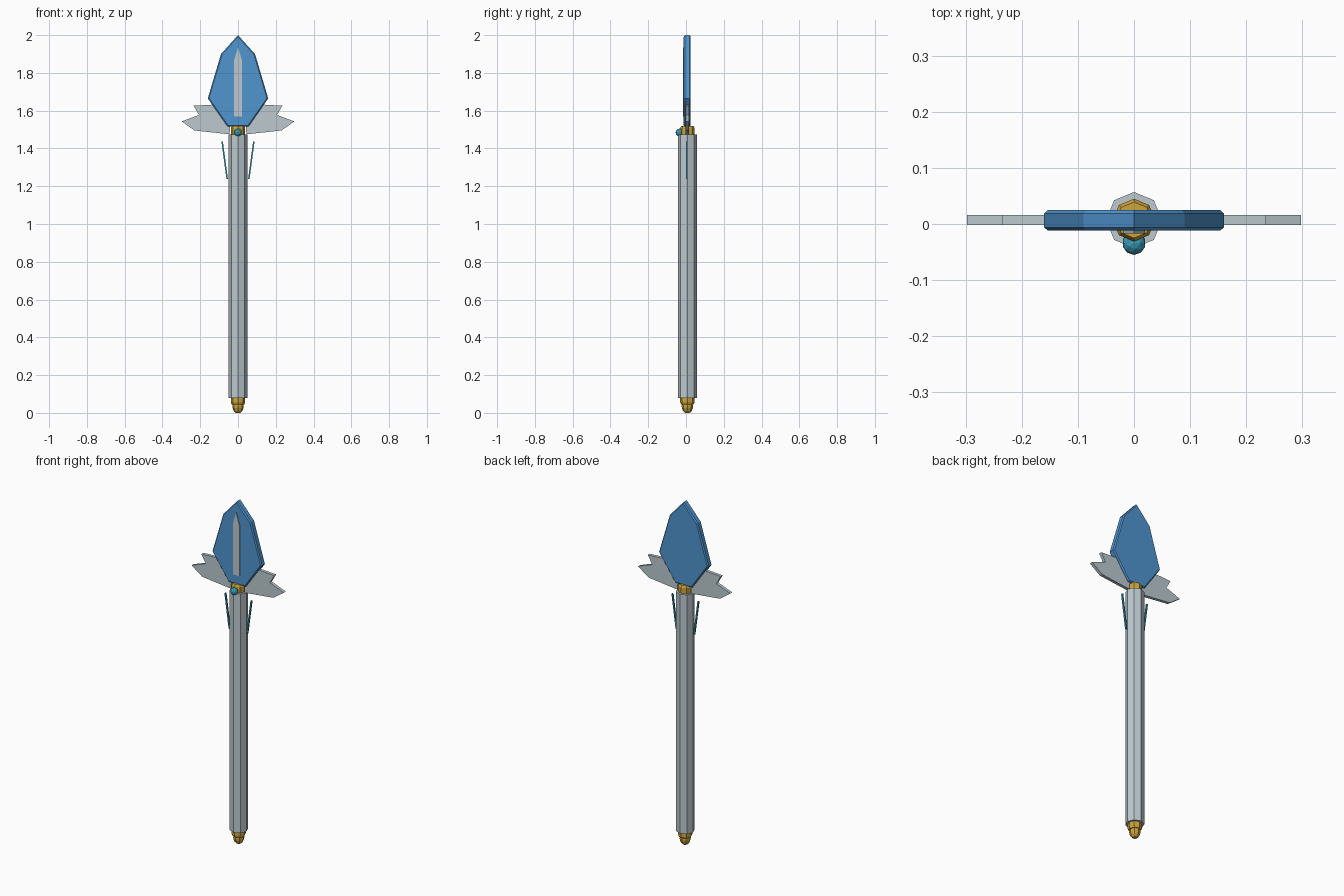
import bpy, bmesh, math
from mathutils import Matrix

cube = bpy.data.objects.get("Cube")
if cube:
    bpy.data.objects.remove(cube, do_unlink=True)


def linear(c):
    c /= 255
    return c / 12.92 if c <= 0.04045 else ((c + 0.055) / 1.055) ** 2.4


def material(name, *rgb):
    m = bpy.data.materials.new(name)
    m.use_nodes = True
    col = (*[linear(c) for c in rgb], 1)
    m.diffuse_color = col
    bsdf = m.node_tree.nodes["Principled BSDF"]
    bsdf.inputs["Base Color"].default_value = col
    bsdf.inputs["Roughness"].default_value = 0.6
    return m


SILVER = material("pale silver", 188, 201, 207)
BLUE = material("crystal blue", 80, 149, 208)
GOLD = material("gold", 205, 165, 60)
TEAL = material("teal", 60, 158, 185)
AXIS_Y = 0.007


def finish(name, bm, mat):
    bmesh.ops.recalc_face_normals(bm, faces=bm.faces)
    me = bpy.data.meshes.new(name)
    bm.to_mesh(me)
    bm.free()
    me.materials.append(mat)
    ob = bpy.data.objects.new(name, me)
    bpy.context.collection.objects.link(ob)
    return ob


def plate(name, outline, y0, y1, mat, chamfer=0):
    """Extrude an x-z outline from y0 to y1, optionally chamfering both rims."""
    bm = bmesh.new()
    face = bm.faces.new([bm.verts.new((x, y0, z)) for x, z in outline])
    out = bmesh.ops.extrude_face_region(bm, geom=[face], use_keep_orig=True)
    for v in out["geom"]:
        if isinstance(v, bmesh.types.BMVert):
            v.co.y = y1
    if chamfer:
        rims = [e for e in bm.edges if abs(e.verts[0].co.y - e.verts[1].co.y) < 1e-5]
        bmesh.ops.bevel(bm, geom=rims, offset=chamfer, segments=1, affect='EDGES')
    return finish(name, bm, mat)


def turned(name, profile, mat, sides=8):
    """Stack rings of (radius, z) around the staff axis."""
    bm = bmesh.new()
    rings = []
    for r, z in profile:
        rings.append([bm.verts.new((r * math.cos(math.tau * i / sides),
                                    AXIS_Y + r * math.sin(math.tau * i / sides), z))
                      for i in range(sides)])
    for a, b in zip(rings, rings[1:]):
        for i in range(sides):
            j = (i + 1) % sides
            bm.faces.new((a[i], a[j], b[j], b[i]))
    bm.faces.new(rings[0])
    bm.faces.new(rings[-1])
    return finish(name, bm, mat)


def symmetric(half):
    """Complete a right-hand outline by mirroring it across x = 0."""
    return half + [(-x, z) for x, z in reversed(half) if x > 0]


# Shaft, collars and pommel
turned("shaft", [(0.05, 0.08), (0.05, 1.475)], SILVER)
turned("upper_collar", [(0.038, 1.465), (0.038, 1.508), (0.032, 1.52)], GOLD)
turned("lower_collar", [(0.033, 0.045), (0.038, 0.055), (0.038, 0.085)], GOLD)
turned("pommel", [(0.012, 0.0), (0.023, 0.01), (0.029, 0.025),
                  (0.03, 0.037), (0.026, 0.055)], GOLD)

# Crystal blade with a raised centre stripe on its front
blade = symmetric([(0, 2.0), (0.09, 1.9), (0.16, 1.665), (0.055, 1.515)])
plate("blade", blade, -0.012, 0.025, BLUE, chamfer=0.006)
stripe = symmetric([(0, 1.935), (0.02, 1.87), (0.02, 1.57)])
plate("blade_stripe", stripe, -0.017, -0.011, SILVER)

# Notched wings and thin side ribbons
wing = [(0.13, 1.632), (0.235, 1.626), (0.207, 1.577), (0.298, 1.543),
        (0.23, 1.495), (0.045, 1.475), (0.04, 1.53)]
ribbon = [(0.08, 1.437), (0.088, 1.437), (0.061, 1.237), (0.053, 1.237)]
for side, s in (("left", 1), ("right", -1)):
    plate(side + "_wing", [(s * x, z) for x, z in wing], -0.002, 0.016, SILVER)
    plate(side + "_ribbon", [(s * x, z) for x, z in ribbon], 0.0, 0.009, TEAL)

# Faceted gem on the collar front
bm = bmesh.new()
bmesh.ops.create_icosphere(bm, subdivisions=2, radius=0.021,
                           matrix=Matrix.Translation((0, -0.034, 1.484)))
finish("gem", bm, TEAL)
